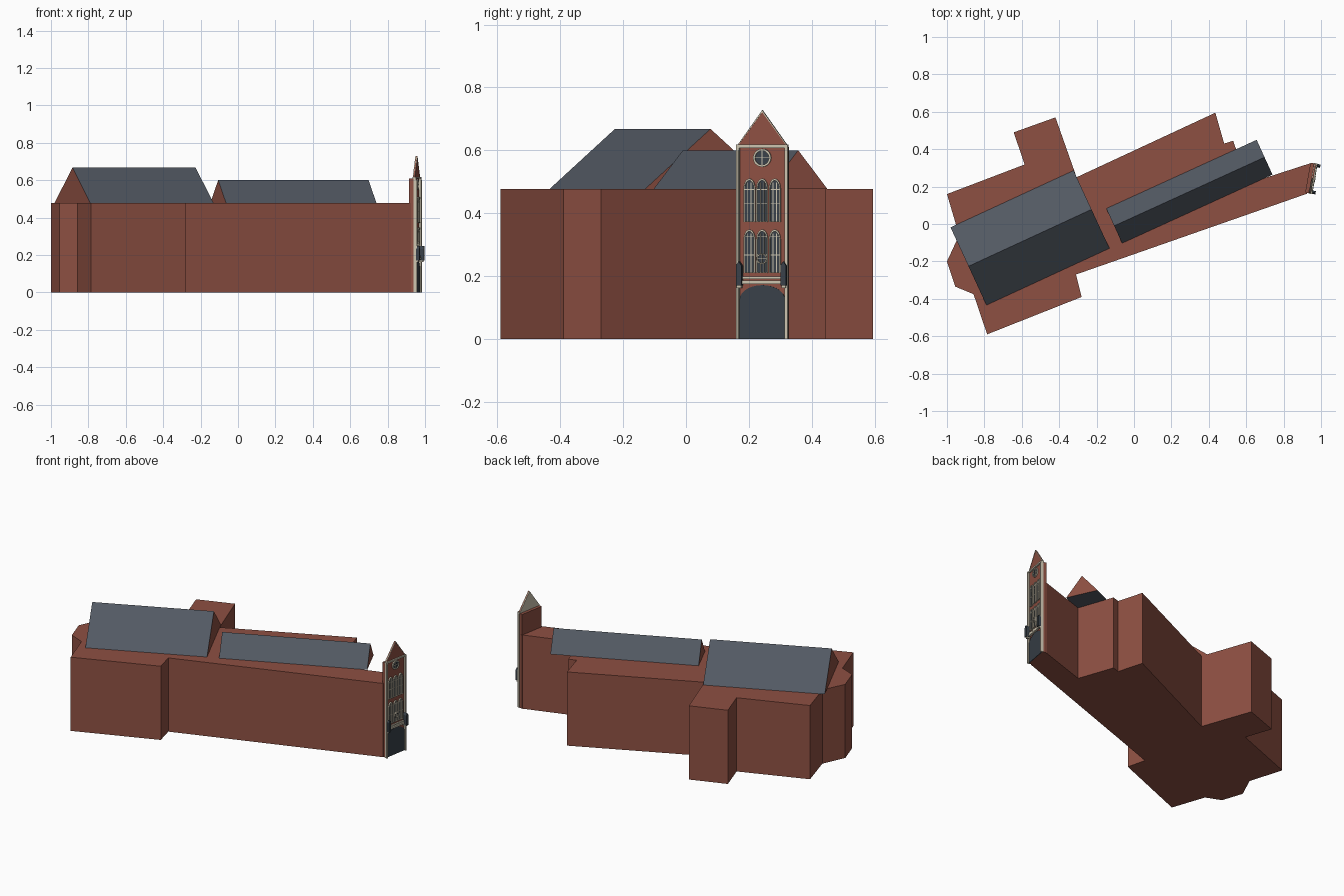
import bpy, bmesh, math
from mathutils import Vector

if "Cube" in bpy.data.objects:
    bpy.data.objects.remove(bpy.data.objects["Cube"])


def material(name, rgb):
    m = bpy.data.materials.new(name)
    m.diffuse_color = (*rgb, 1)
    m.use_nodes = True
    m.node_tree.nodes["Principled BSDF"].inputs["Base Color"].default_value = m.diffuse_color
    return m


BRICK = material("brick", (0.27, 0.08, 0.055))
SLATE = material("slate", (0.085, 0.10, 0.125))
GLASS = material("dark_glass", (0.04, 0.052, 0.066))
STONE = material("stone", (0.60, 0.55, 0.43))


def finish(name, bm, *mats):
    bmesh.ops.recalc_face_normals(bm, faces=bm.faces)
    me = bpy.data.meshes.new(name)
    bm.to_mesh(me)
    bm.free()
    for m in mats:
        me.materials.append(m)
    ob = bpy.data.objects.new(name, me)
    bpy.context.collection.objects.link(ob)
    return ob


def extrude(name, pts, vec, mat):
    """Solid from a planar outline pushed along vec."""
    bm = bmesh.new()
    f = bm.faces.new([bm.verts.new(p) for p in pts])
    r = bmesh.ops.extrude_face_region(bm, geom=[f], use_keep_orig=True)
    verts = [g for g in r["geom"] if isinstance(g, bmesh.types.BMVert)]
    bmesh.ops.translate(bm, verts=verts, vec=vec)
    return finish(name, bm, mat)


# ---- main body: one footprint with transepts, apse and aisle ----
BODY_TOP = 0.477
footprint = [
    (-1.0, 0.16), (-0.935, -0.06), (-1.0, -0.20), (-0.955, -0.335),
    (-0.858, -0.375), (-0.785, -0.59), (-0.28, -0.39), (-0.31, -0.27),
    (0.925, 0.162), (0.953, 0.328), (0.61, 0.217), (0.53, 0.445),
    (0.482, 0.43), (0.435, 0.595), (-0.307, 0.25), (-0.42, 0.57),
    (-0.643, 0.49), (-0.585, 0.318)]
extrude("church_body", [(x, y, 0) for x, y in footprint], (0, 0, BODY_TOP), BRICK)


# ---- gabled roofs: slate slopes, brick ends ----
def gable_roof(name, a, b, half, top):
    a, b = Vector((*a, BODY_TOP)), Vector((*b, BODY_TOP))
    d = (b - a).normalized()
    side = Vector((-d.y, d.x, 0)) * half
    up = Vector((0, 0, top - BODY_TOP))
    bm = bmesh.new()
    l0, r0, t0, l1, r1, t1 = [bm.verts.new(p) for p in (
        a + side, a - side, a + up, b + side, b - side, b + up)]
    for quad in ((l0, t0, t1, l1), (r0, r1, t1, t0), (l0, l1, r1, r0)):
        bm.faces.new(quad)
    for tri in ((l0, r0, t0), (l1, t1, r1)):
        bm.faces.new(tri).material_index = 1
    finish(name, bm, SLATE, BRICK)


gable_roof("choir_roof", (-0.885, -0.226), (-0.227, 0.078), 0.229, 0.668)
gable_roof("nave_roof", (-0.106, -0.01), (0.698, 0.357), 0.102, 0.60)

# ---- street facade, in local axes: u across, v outward, z up ----
ORIGIN = Vector((0.956, 0.243, 0))
T = Vector((0.174, 0.985, 0))
N = Vector((0.985, -0.174, 0))


def at(u, v, z):
    return ORIGIN + T * u + N * v + Vector((0, 0, z))


def panel(name, pts, v0, v1, mat):
    return extrude(name, [at(u, v0, z) for u, z in pts], N * (v1 - v0), mat)


def bar(name, u0, u1, z0, z1, v0, v1, mat):
    return panel(name, [(u0, z0), (u1, z0), (u1, z1), (u0, z1)], v0, v1, mat)


def frame(name, outer, inner, v0, v1, mat):
    """Closed border between two matching outlines."""
    bm = bmesh.new()
    rings = [[bm.verts.new(at(u, v, z)) for u, z in o]
             for o, v in ((outer, v0), (outer, v1), (inner, v1), (inner, v0))]
    n = len(outer)
    for k in range(4):
        p, q = rings[k], rings[(k + 1) % 4]
        for i in range(n):
            j = (i + 1) % n
            bm.faces.new((p[i], p[j], q[j], q[i]))
    return finish(name, bm, mat)


def circle(z, r, n=20):
    return [(r * math.cos(2 * math.pi * i / n), z + r * math.sin(2 * math.pi * i / n))
            for i in range(n)]


def arch(c, w, z0, spring, rise, power=1.0, n=10):
    pts = [(c - w, z0), (c + w, z0)]
    for i in range(n + 1):
        a = math.pi * i / n
        pts.append((c + w * math.cos(a), spring + rise * math.sin(a) ** power))
    return pts


W = 0.081
bar("facade_wall", -W, W, 0, 0.61, -0.027, 0, BRICK)

# gable with stone coping and cornice
tri = [(-W, 0.615), (W, 0.615), (0, 0.728)]
panel("gable_back", tri, -0.008, -0.004, STONE)
panel("gable_front", tri, -0.004, 0.002, BRICK)
frame("gable_coping", tri, [(-W + 0.005, 0.618), (W - 0.005, 0.618), (0, 0.721)],
      -0.004, 0.004, STONE)
bar("cornice", -W - 0.002, W + 0.002, 0.608, 0.618, -0.008, 0.010, STONE)

# corner pilasters and pointed niches
for s, tag in ((-1, "left"), (1, "right")):
    u = s * 0.078
    bar(f"pilaster_{tag}", u - 0.005, u + 0.005, 0, 0.61, -0.004, 0.011, STONE)
    bar(f"pilaster_rib_{tag}", u - 0.002, u + 0.002, 0, 0.60, 0.011, 0.014, STONE)
    c = s * 0.072
    panel(f"niche_{tag}", [(c - 0.009, 0.17), (c + 0.009, 0.17), (c + 0.009, 0.233),
                           (c, 0.247), (c - 0.009, 0.233)], 0, 0.028, GLASS)
    bar(f"niche_foot_{tag}", c - 0.007, c + 0.007, 0.162, 0.17, 0, 0.022, STONE)

# portal and bands above it
panel("portal", arch(0, 0.073, 0, 0.125, 0.046, n=14), 0, 0.004, GLASS)
bar("portal_band_low", -0.075, 0.075, 0.175, 0.186, 0, 0.012, STONE)
bar("portal_band_high", -0.07, 0.07, 0.19, 0.198, 0, 0.009, STONE)

# two storeys of three arched lights with tracery
storeys = (("upper", 0.372, 0.478, (0.43, 0.475)),
           ("lower", 0.21, 0.316, (0.267, 0.325)))
for level, z0, spring, bars in storeys:
    for k, c in enumerate((-0.041, 0, 0.041)):
        tag = f"{level}_{k + 1}"
        outer = arch(c, 0.0185, z0, spring, 0.032)
        inner = arch(c, 0.0145, z0 + 0.003, spring, 0.026)
        panel(f"glass_{tag}", inner, 0, 0.003, GLASS)
        frame(f"window_frame_{tag}", outer, inner, 0, 0.008, STONE)
        for m in (-0.0055, 0.0055):
            bar(f"mullion_{tag}", c + m - 0.0012, c + m + 0.0012, z0, spring + 0.02,
                0.002, 0.006, STONE)
        for z in bars:
            bar(f"crossbar_{tag}", c - 0.015, c + 0.015, z - 0.0012, z + 0.0012,
                0.002, 0.0055, STONE)

# round windows
for name, z, r, v in (("rose_window", 0.576, 0.029, 0.0), ("small_rose", 0.255, 0.017, 0.006)):
    panel(name + "_glass", circle(z, r * 0.85), v, v + 0.003, GLASS)
    frame(name + "_ring", circle(z, r), circle(z, r * 0.78), v, v + 0.008, STONE)
    bar(name + "_bar_h", -r * 0.8, r * 0.8, z - 0.0012, z + 0.0012, v, v + 0.006, STONE)
    bar(name + "_bar_v", -0.0012, 0.0012, z - r * 0.8, z + r * 0.8, v, v + 0.006, STONE)
